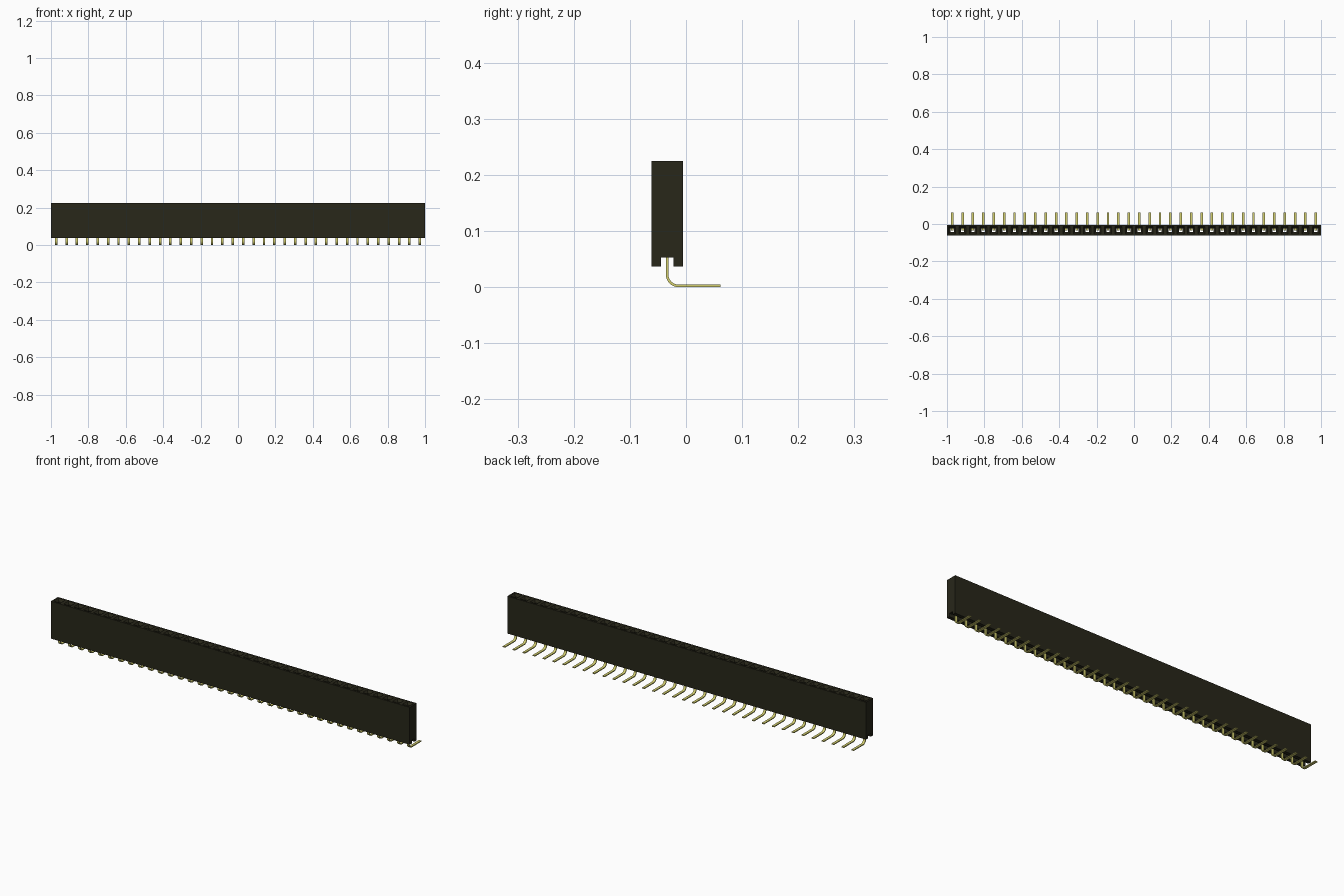
import bpy, bmesh, math

if "Cube" in bpy.data.objects:
    bpy.data.objects.remove(bpy.data.objects["Cube"], do_unlink=True)

COUNT = 36
PITCH = 2 / COUNT
PIN_Y = -0.0335
centres = [-1 + PITCH * (i + 0.5) for i in range(COUNT)]


def material(name, rgb, roughness):
    mat = bpy.data.materials.new(name)
    mat.use_nodes = True
    mat.diffuse_color = (*rgb, 1)
    bsdf = mat.node_tree.nodes["Principled BSDF"]
    bsdf.inputs["Base Color"].default_value = (*rgb, 1)
    bsdf.inputs["Roughness"].default_value = roughness
    return mat


def add_object(name, bm, mat):
    bmesh.ops.recalc_face_normals(bm, faces=bm.faces[:])
    mesh = bpy.data.meshes.new(name)
    bm.to_mesh(mesh)
    bm.free()
    obj = bpy.data.objects.new(name, mesh)
    bpy.context.collection.objects.link(obj)
    mesh.materials.append(mat)
    return obj


def extrude_profile(bm, profile, width):
    """Extrude a closed (y, z) outline along x, centred on x = 0."""
    face = bm.faces.new([bm.verts.new((-width / 2, y, z)) for y, z in profile])
    result = bmesh.ops.extrude_face_region(bm, geom=[face])
    verts = [v for v in result["geom"] if isinstance(v, bmesh.types.BMVert)]
    bmesh.ops.translate(bm, verts=verts, vec=(width, 0, 0))


def square_shaft(bm, x, sections):
    """Stack square (z, half width) sections into a closed shaft."""
    corners = [(-1, -1), (1, -1), (1, 1), (-1, 1)]
    rings = [[bm.verts.new((x + h * sx, PIN_Y + h * sy, z)) for sx, sy in corners]
             for z, h in sections]
    for low, high in zip(rings, rings[1:]):
        for i in range(4):
            j = (i + 1) % 4
            bm.faces.new([low[i], low[j], high[j], high[i]])
    bm.faces.new(rings[0][::-1])
    bm.faces.new(rings[-1])


def activate(obj):
    bpy.ops.object.select_all(action="DESELECT")
    obj.select_set(True)
    bpy.context.view_layer.objects.active = obj


black = material("black plastic", (0.021, 0.020, 0.010), 0.6)
gold = material("yellow gold", (0.65, 0.62, 0.16), 0.4)

# Housing: long block with a channel along its underside
FRONT, BACK, BOTTOM, TOP = -0.0615, -0.0055, 0.037, 0.225
SLOT, SLOT_TOP = 0.011, 0.053
bm = bmesh.new()
extrude_profile(bm, [
    (FRONT, BOTTOM), (PIN_Y - SLOT, BOTTOM), (PIN_Y - SLOT, SLOT_TOP),
    (PIN_Y + SLOT, SLOT_TOP), (PIN_Y + SLOT, BOTTOM), (BACK, BOTTOM),
    (BACK, TOP), (FRONT, TOP)], 2)
housing = add_object("housing", bm, black)

# Square sockets with a flared mouth, running down into the channel
HOLE, MOUTH = 0.009, 0.019
bm = bmesh.new()
for x in centres:
    square_shaft(bm, x, [(0.045, HOLE), (TOP - 0.012, HOLE),
                         (TOP, MOUTH), (TOP + 0.01, MOUTH)])
cutter = add_object("socket_cutter", bm, black)
cutter.hide_render = True
cut = housing.modifiers.new("sockets", "BOOLEAN")
cut.operation = "DIFFERENCE"
cut.solver = "EXACT"
cut.object = cutter
activate(housing)
bpy.ops.object.modifier_apply(modifier=cut.name)
bpy.data.objects.remove(cutter, do_unlink=True)

# Pin: flat strip with an upright stem, a rounded bend and a foot to the back
THICK, RADIUS, STEM_TOP, FOOT_END = 0.0046, 0.02, 0.13, 0.0615
cy, cz = PIN_Y + RADIUS, RADIUS + THICK / 2


def strip_side(r):
    arc = [math.pi * (1 + i / 16) for i in range(9)]
    return ([(cy - r, STEM_TOP)]
            + [(cy + r * math.cos(a), cz + r * math.sin(a)) for a in arc]
            + [(FOOT_END, cz - r)])


bm = bmesh.new()
outer, inner = strip_side(RADIUS + THICK / 2), strip_side(RADIUS - THICK / 2)
extrude_profile(bm, outer + inner[::-1], 0.013)
pin = add_object("pin_1", bm, gold)
activate(pin)
bpy.ops.object.shade_smooth_by_angle(angle=math.radians(30))
pin.location.x = centres[0]

for i, x in enumerate(centres[1:], 2):
    copy = bpy.data.objects.new(f"pin_{i}", pin.data)
    copy.location.x = x
    bpy.context.collection.objects.link(copy)
